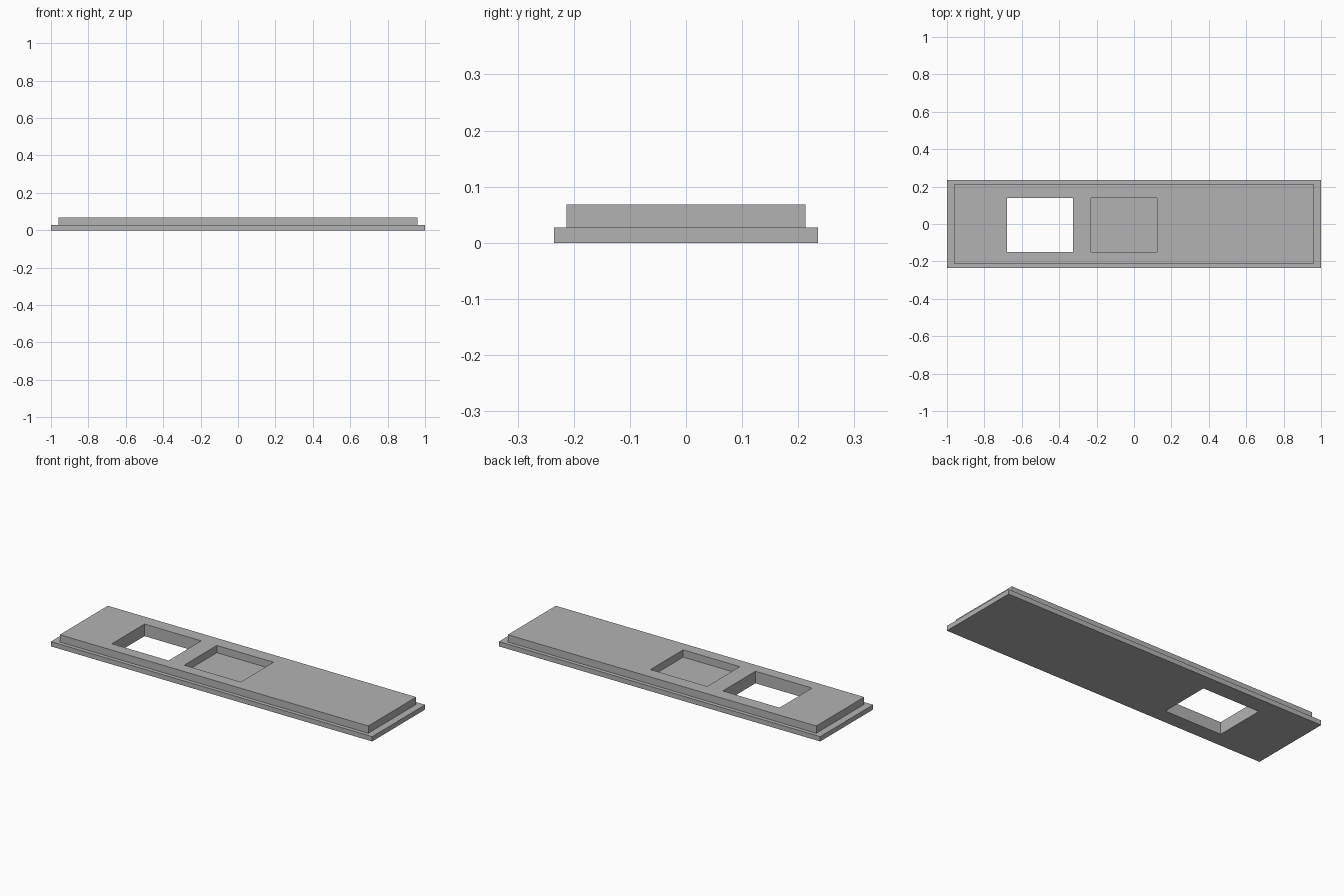
import bpy
import bmesh

cube = bpy.data.objects.get("Cube")
if cube:
    bpy.data.objects.remove(cube, do_unlink=True)

GREY = (0.45, 0.45, 0.45, 1.0)
grey = bpy.data.materials.new("plain grey")
grey.use_nodes = True
grey.diffuse_color = GREY
grey.node_tree.nodes["Principled BSDF"].inputs["Base Color"].default_value = GREY


def slab(name, half_x, half_y, bottom, top, openings):
    """Rectangular slab with rectangular openings (x0, x1, y0, y1) right through it."""
    xs = sorted({-half_x, half_x} | {x for o in openings for x in o[:2]})
    ys = sorted({-half_y, half_y} | {y for o in openings for y in o[2:]})
    bm = bmesh.new()
    grid = [[bm.verts.new((x, y, bottom)) for y in ys] for x in xs]
    for i in range(len(xs) - 1):
        for j in range(len(ys) - 1):
            cx, cy = (xs[i] + xs[i + 1]) / 2, (ys[j] + ys[j + 1]) / 2
            if any(a < cx < b and c < cy < d for a, b, c, d in openings):
                continue
            bm.faces.new((grid[i][j], grid[i + 1][j],
                          grid[i + 1][j + 1], grid[i][j + 1]))
    # Thicken the sheet into a closed solid
    raised = bmesh.ops.extrude_face_region(bm, geom=bm.faces[:], use_keep_orig=True)
    verts = [g for g in raised["geom"] if isinstance(g, bmesh.types.BMVert)]
    bmesh.ops.translate(bm, verts=verts, vec=(0, 0, top - bottom))
    bmesh.ops.recalc_face_normals(bm, faces=bm.faces[:])
    mesh = bpy.data.meshes.new(name)
    bm.to_mesh(mesh)
    bm.free()
    mesh.materials.append(grey)
    obj = bpy.data.objects.new(name, mesh)
    bpy.context.collection.objects.link(obj)
    return obj


# Window passes through both layers; pocket stops at the base
window = (-0.68, -0.327, -0.15, 0.14)
pocket = (-0.23, 0.123, -0.15, 0.14)

slab("base_plate", 1.0, 0.235, 0.0, 0.027, [window])
slab("raised_deck", 0.96, 0.213, 0.027, 0.068, [window, pocket])
